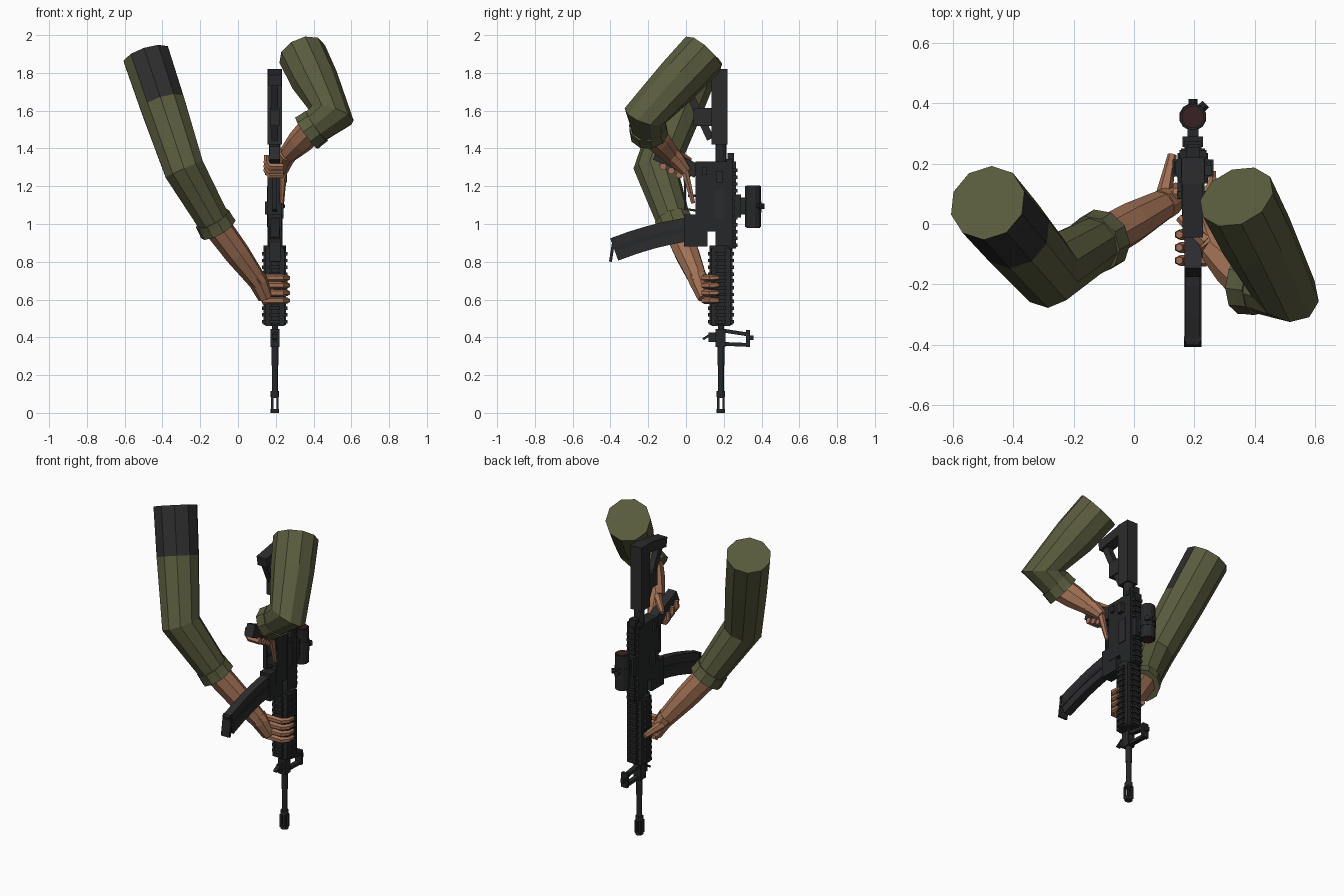
import bpy, bmesh, math
from mathutils import Vector, Matrix

cube = bpy.data.objects.get("Cube")
if cube:
    bpy.data.objects.remove(cube)

# Bore axis of the gun
BORE_X, BORE_Y = .195, .185
SIDEWAYS = Vector((1, 0, 0))


def material(name, red, green, blue):
    made = bpy.data.materials.new(name)
    made.use_nodes = True
    color = (red, green, blue, 1)
    made.diffuse_color = color
    made.node_tree.nodes["Principled BSDF"].inputs["Base Color"].default_value = color
    return made


OLIVE = material("olive cloth", .1, .105, .047)
CHARCOAL = material("charcoal cloth", .027, .027, .028)
SKIN = material("skin", .36, .165, .09)
METAL = material("gun black", .019, .02, .021)
POLYMER = material("dark polymer", .025, .025, .027)
LENS = material("dark red lens", .04, .016, .016)


def finish(name, mesh, *materials):
    bmesh.ops.recalc_face_normals(mesh, faces=mesh.faces)
    data = bpy.data.meshes.new(name)
    mesh.to_mesh(data)
    mesh.free()
    for each in materials:
        data.materials.append(each)
    made = bpy.data.objects.new(name, data)
    bpy.context.collection.objects.link(made)
    return made


def add_box(mesh, center, size):
    place = Matrix.Translation(center) @ Matrix.Diagonal(size).to_4x4()
    bmesh.ops.create_cube(mesh, size=1, matrix=place)


def box(name, paint, width, back, front, low, high, shift=0):
    """Box across the bore plane, between two depths and two heights."""
    mesh = bmesh.new()
    add_box(mesh, (BORE_X + shift, (back + front) / 2, (low + high) / 2),
            (width, front - back, high - low))
    return finish(name, mesh, paint)


def add_tube(mesh, path, start, end, sides, stretch=1):
    """Faceted tube along a path, tapering late and widened at bends."""
    points = [Vector(point) for point in path]
    steps = [(b - a).normalized() for a, b in zip(points, points[1:])]
    hinge = steps[0].cross(steps[-1])
    hinge = hinge.normalized() if hinge.length > .05 else SIDEWAYS
    last = len(steps)
    rings = []
    for i, point in enumerate(points):
        before, after = steps[max(i - 1, 0)], steps[min(i, last - 1)]
        along = (before + after).normalized()
        out = along.cross(hinge).normalized()
        side = along.cross(out) * stretch
        miter = min(1 / along.dot(before), 1.15)
        radius = start + (end - start) * (i / last) ** 2
        turns = [math.tau * (j + .5) / sides for j in range(sides)]
        rings.append([mesh.verts.new(point + radius * (out * miter * math.cos(turn) + side * math.sin(turn)))
                      for turn in turns])
    for lower, upper in zip(rings, rings[1:]):
        for j in range(sides):
            mesh.faces.new((lower[j - 1], lower[j], upper[j], upper[j - 1]))
    mesh.faces.new(rings[0])
    mesh.faces.new(rings[-1])


def tube(name, paint, path, start, end, sides=10):
    mesh = bmesh.new()
    add_tube(mesh, path, start, end, sides)
    return finish(name, mesh, paint)


def rod(name, paint, low, high, radius, depth=BORE_Y):
    """Upright cylinder in the bore plane."""
    path = [(BORE_X, depth, height) for height in (low, high)]
    return tube(name, paint, path, radius, radius, sides=12)


def bar(name, paint, thick, width, *path):
    """Rectangular bar along (depth, height) points in the bore plane."""
    mesh = bmesh.new()
    radius = thick / math.sqrt(2)
    add_tube(mesh, [(BORE_X, *point) for point in path], radius, radius, 4, width / thick)
    return finish(name, mesh, paint)


def arm(side, shoulder, elbow, cuff, wrist):
    """Sleeve, flared cuff and forearm; returns the sleeve."""
    shoulder, elbow, cuff = Vector(shoulder), Vector(elbow), Vector(cuff)
    along = (cuff - elbow).normalized() * .033
    path = [shoulder, shoulder.lerp(elbow, .43), elbow, cuff]
    sleeve = tube(side + "_sleeve", OLIVE, path, .13, .09)
    tube(side + "_cuff", OLIVE, [cuff - along, cuff, cuff + along], .1, .104)
    tube(side + "_forearm", SKIN, [cuff, cuff.lerp(wrist, .5), wrist], .075, .05, sides=8)
    return sleeve


def fingers(name, knuckles, across, tuck):
    """Row of fingers reaching across, then tucking round."""
    mesh = bmesh.new()
    across, tuck = Vector(across), Vector(tuck)
    for knuckle in map(Vector, knuckles):
        bend = knuckle + across
        path = [knuckle, knuckle + across * .8, bend + tuck * .4, bend + tuck]
        add_tube(mesh, path, .02, .013, 6)
    return finish(name, mesh, SKIN)


def toothed_rails(name, directions, offset, low, high):
    """Rails with evenly spaced teeth, set out around the bore."""
    mesh = bmesh.new()
    pitch, base, tooth = .036, .04, .056
    for right, forward in directions:
        x, y = BORE_X + right * offset, BORE_Y + forward * offset
        add_box(mesh, (x, y, (low + high) / 2), (base, base, high - low))
        for i in range(int((high - low) / pitch)):
            add_box(mesh, (x, y, low + pitch * (i + .5)), (tooth, tooth, pitch / 2))
    return finish(name, mesh, METAL)


# Right arm, with a dark panel on the upper sleeve
right_wrist = Vector((.11, .07, .69))
sleeve = arm("right", (-.485, .07, 1.89), (-.285, -.16, 1.29), (-.12, -.06, 1), right_wrist)
sleeve.data.materials.append(CHARCOAL)
panel_side = Vector((.64, -.77, 0))
for face in sleeve.data.polygons:
    if face.center.z > 1.65 and face.normal.z < .8 and face.normal.dot(panel_side) > .4:
        face.material_index = 1

# Right hand around the handguard
tube("right_palm", SKIN, [(.09, .06, .72), right_wrist, (.145, .1, .61)], .055, .04, sides=8)
tube("right_thumb", SKIN, [(.1, .1, .68), (.127, .23, .65)], .027, .015, sides=6)
fingers("right_fingers", [(.13, .1, .595 + .04 * i) for i in range(4)], (.13, 0, 0), (0, .075, 0))

# Left arm and the hand around the grip
left_wrist = Vector((.265, -.085, 1.37))
arm("left", (.34, .09, 1.9), (.495, -.215, 1.575), (.39, -.2, 1.5), left_wrist)
tube("left_palm", SKIN, [left_wrist, (.25, -.05, 1.34), (.235, 0, 1.28)], .05, .03, sides=8)
tube("left_index_finger", SKIN, [(.24, -.01, 1.3), (.232, .038, 1.11)], .022, .012, sides=6)
tube("left_thumb", SKIN, [(.24, -.06, 1.38), (.15, .02, 1.34)], .024, .014, sides=6)
fingers("left_fingers", [(.24, -.035 - .043 * i, 1.26 + .022 * i) for i in range(3)],
        (-.09, 0, 0), (0, 0, .06))

# Barrel and slotted muzzle
rod("barrel", METAL, .08, .48, .016)
rod("barrel_collar", METAL, .25, .36, .019)
rod("muzzle_tip", METAL, 0, .02, .023)
rod("muzzle_base", METAL, .085, .115, .023)
mesh = bmesh.new()
for right in (-1, 1):
    for forward in (-1, 1):
        add_box(mesh, (BORE_X + right * .014, BORE_Y + forward * .014, .05), (.012, .012, .08))
finish("muzzle_prongs", mesh, METAL)

# Front sight and sling loop
box("gas_block", METAL, .048, back=.155, front=.21, low=.35, high=.445)
bar("sight_upper_arm", METAL, .02, .028, (.2, .435), (.33, .415))
bar("sight_lower_arm", METAL, .02, .028, (.2, .365), (.33, .36))
box("sight_post", METAL, .04, back=.318, front=.338, low=.35, high=.44)
box("sight_tip", METAL, .02, back=.335, front=.358, low=.385, high=.41)
box("sling_mount", METAL, .02, back=.12, front=.16, low=.375, high=.425)
bar("sling_loop", METAL, .012, .024, (.13, .415), (.09, .39))

# Handguard with rails on four sides
box("handguard", METAL, .1, back=BORE_Y - .05, front=BORE_Y + .05, low=.46, high=.87)
toothed_rails("handguard_rails", [(1, 0), (-1, 0), (0, 1), (0, -1)], offset=.04, low=.465, high=.865)
rod("handguard_ring", METAL, .86, .885, .062)

# Receiver and its fittings
box("upper_receiver", METAL, .08, back=.155, front=.25, low=.87, high=1.33)
box("lower_receiver", METAL, .076, back=.05, front=.16, low=.96, high=1.33)
box("magazine_well", METAL, .072, back=-.01, front=.115, low=.88, high=1.05)
toothed_rails("top_rail", [(0, 1)], offset=.06, low=.87, high=1.33)
box("ejection_cover", POLYMER, .01, back=.15, front=.205, low=1.03, high=1.18, shift=.04)
box("forward_assist", POLYMER, .028, back=.16, front=.195, low=1.22, high=1.28, shift=.05)
box("bolt_catch", POLYMER, .016, back=.1, front=.14, low=1.05, high=1.12, shift=-.043)
box("selector", POLYMER, .106, back=.085, front=.11, low=1.26, high=1.3)
box("charging_handle", METAL, .09, back=.215, front=.245, low=1.32, high=1.345)
box("rear_sight", METAL, .044, back=.22, front=.255, low=1.3, high=1.375)

# Trigger, guard and grip
bar("trigger_guard", METAL, .012, .024, (.06, 1.07), (-.006, 1.08), (-.006, 1.24), (.06, 1.28))
bar("trigger", METAL, .014, .012, (.055, 1.15), (.01, 1.15))
bar("pistol_grip", POLYMER, .075, .056, (.06, 1.28), (-.16, 1.375))

# Curved magazine with a rib and base plate
curve = [(-.38 * t, .97 - .06 * t - .045 * t * t) for t in (0, .25, .5, .75, 1)]
bar("magazine", POLYMER, .125, .048, *curve)
bar("magazine_rib", METAL, .025, .056, *curve)
bar("magazine_base", METAL, .015, .058, (-.38, .93), (-.4, .8))

# Stock
rod("buffer_tube", METAL, 1.32, 1.5, .031)
box("stock_body", POLYMER, .076, back=.135, front=.22, low=1.42, high=1.82)
bar("butt_plate", POLYMER, .06, .068, (.14, 1.79), (-.04, 1.76))
bar("stock_strut", POLYMER, .04, .036, (-.01, 1.75), (.13, 1.45))
box("stock_latch", POLYMER, .052, back=.04, front=.14, low=1.52, high=1.615)

# Optic
optic = Vector((BORE_X, .355, 1.095))
rod("optic_body", METAL, .985, 1.2, .043, depth=optic.y)
rod("optic_ring", METAL, 1.06, 1.12, .046, depth=optic.y)
for name, height in (("rear_lens", 1.199), ("front_lens", .98)):
    rod(name, LENS, height, height + .006, .037, depth=optic.y)
box("optic_mount", METAL, .036, back=.26, front=.32, low=1.05, high=1.14)
box("mount_clamp", METAL, .068, back=.255, front=.29, low=1.035, high=1.155)
for name, way in (("top_knob", Vector((0, 1, 0))), ("side_knob", Vector((1, 1, 0)).normalized())):
    tube(name, METAL, [optic + way * .03, optic + way * .06], .016, .016, sides=8)
